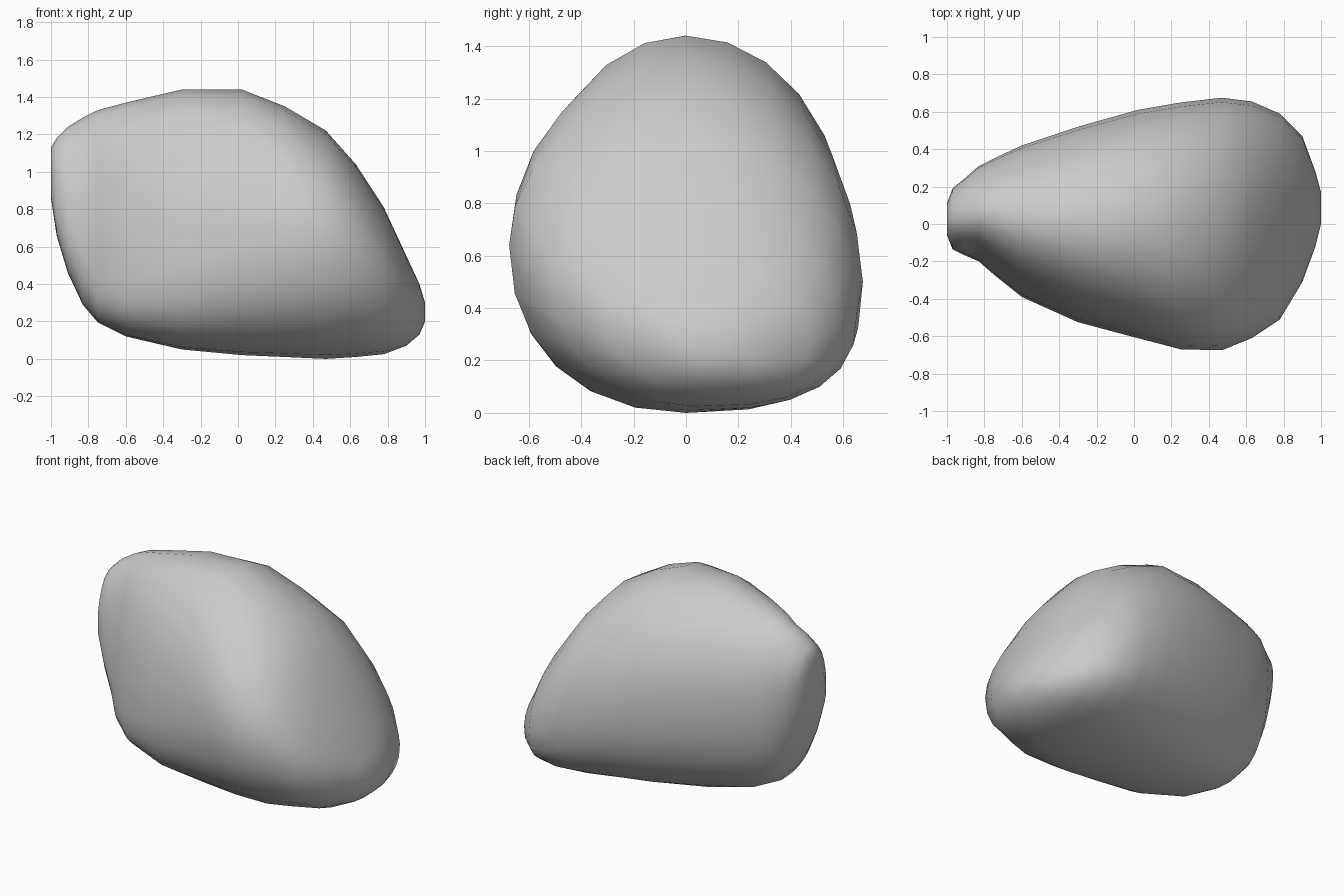
import bpy, bmesh
from math import cos, sin, pi, copysign

if "Cube" in bpy.data.objects:
    bpy.data.objects.remove(bpy.data.objects["Cube"])

# Boulder cross-sections along x:
# x, z low, z high, y front, y back, height of widest front point, of widest back point
SECTIONS = [
    (-1.00, .86, 1.13, -.06, .11, .95, 1.00),
    (-.97, .66, 1.18, -.135, .19, .85, .98),
    (-.91, .46, 1.24, -.165, .24, .72, .90),
    (-.83, .29, 1.29, -.20, .31, .55, .85),
    (-.75, .195, 1.33, -.27, .35, .42, .82),
    (-.60, .12, 1.37, -.39, .42, .42, .80),
    (-.30, .05, 1.44, -.525, .52, .50, .75),
    (.02, .02, 1.44, -.61, .61, .60, .68),
    (.25, .01, 1.35, -.67, .65, .65, .60),
    (.47, .00, 1.22, -.675, .675, .64, .50),
    (.63, .01, 1.04, -.61, .655, .58, .40),
    (.78, .025, .81, -.51, .59, .47, .33),
    (.90, .07, .55, -.31, .47, .36, .29),
    (.97, .13, .40, -.12, .28, .30, .27),
    (1.00, .20, .30, .00, .17, .25, .25),
]
SIDES = 24


def power(v, n):
    return copysign(abs(v) ** (2 / n), v)


def ring_point(section, t):
    x, z0, z1, y0, y1, zf, zb = section
    # Squareness: fuller low down at the left front and at the right back
    if sin(t) > 0:
        n = 2.0
    elif cos(t) < 0:
        n = 2.4 - .5 * x
    else:
        n = 2.4 + .4 * x
    c, s = power(cos(t), n), power(sin(t), n)
    yc = (y0 + y1) / 2
    zw = zb if c > 0 else zf
    y = yc + c * (y1 - yc)
    z = zw + s * ((z1 - zw) if s > 0 else (zw - z0))
    return x, y, z


# Loft the rings into one closed stone
bm = bmesh.new()
rings = [[bm.verts.new(ring_point(s, 2 * pi * i / SIDES)) for i in range(SIDES)]
         for s in SECTIONS]
for a, b in zip(rings, rings[1:]):
    for i in range(SIDES):
        j = (i + 1) % SIDES
        bm.faces.new((a[i], a[j], b[j], b[i]))
bm.faces.new(rings[0])
bm.faces.new(rings[-1])
bmesh.ops.recalc_face_normals(bm, faces=bm.faces)
for f in bm.faces:
    f.smooth = True

mesh = bpy.data.meshes.new("boulder")
bm.to_mesh(mesh)
bm.free()
boulder = bpy.data.objects.new("boulder", mesh)
bpy.context.collection.objects.link(boulder)
